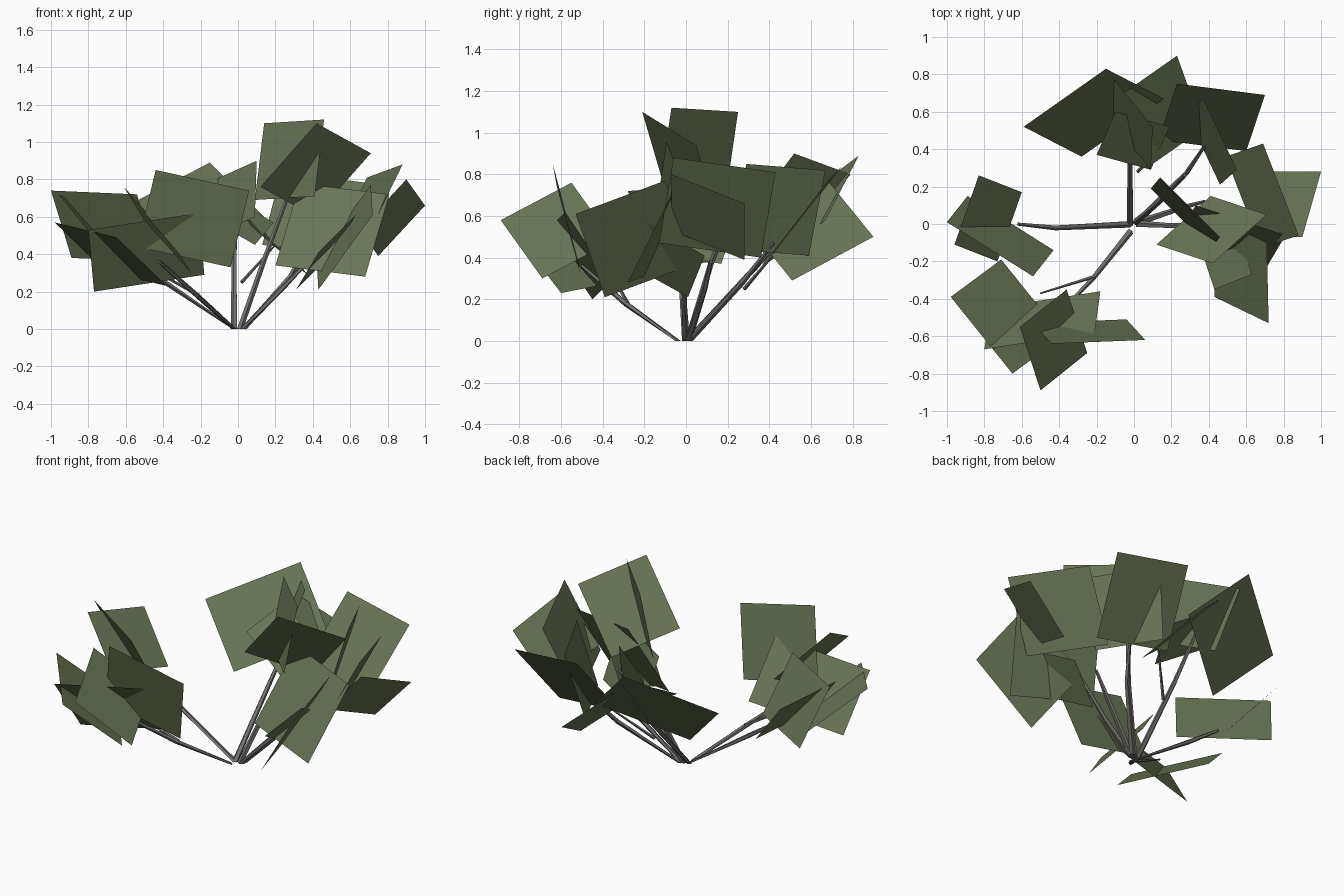
import bpy
import bmesh
from math import tau
from mathutils import Matrix, Vector

default_cube = bpy.data.objects.get("Cube")
if default_cube:
    bpy.data.objects.remove(default_cube, do_unlink=True)


def make_material(name, colour):
    material = bpy.data.materials.new(name)
    material.use_nodes = True
    material.diffuse_color = (*colour, 1)
    shader = material.node_tree.nodes["Principled BSDF"]
    shader.inputs["Base Color"].default_value = (*colour, 1)
    shader.inputs["Roughness"].default_value = 1
    return material


leaf_green = make_material("leaf_green", (.138, .178, .092))
bark_grey = make_material("bark_grey", (.175, .167, .158))


def add_object(name, bm, material):
    mesh = bpy.data.meshes.new(name)
    bm.to_mesh(mesh)
    bm.free()
    mesh.materials.append(material)
    obj = bpy.data.objects.new(name, mesh)
    bpy.context.collection.objects.link(obj)


def leaf_cluster(name, cards):
    """Each card is a corner with its two neighbours; the fourth corner follows."""
    bm = bmesh.new()
    for card in cards:
        corner, side, other = (Vector(point) for point in card)
        points = (corner, side, side + other - corner, other)
        bm.faces.new([bm.verts.new(point) for point in points])
    add_object(name, bm, leaf_green)


def stem(name, path, thick, thin, sides=5):
    """Tapered flat-sided tube along a short path."""
    bm = bmesh.new()
    points = [Vector(point) for point in path]
    turn = (points[-1] - points[0]).to_track_quat("Z", "Y")
    rings = []
    for i, point in enumerate(points):
        radius = thick + (thin - thick) * i / (len(points) - 1)
        ring = []
        for k in range(sides):
            spoke = Matrix.Rotation(tau * k / sides, 3, "Z") @ Vector((radius, 0, 0))
            ring.append(bm.verts.new(point + turn @ spoke))
        rings.append(ring)
    # Cut the foot level with the ground
    if points[0].z == 0:
        for vert in rings[0]:
            vert.co.z = 0
    for low, high in zip(rings, rings[1:]):
        for k in range(sides):
            n = (k + 1) % sides
            bm.faces.new((low[k], low[n], high[n], high[k]))
    bm.faces.new(rings[0][::-1])
    bm.faces.new(rings[-1])
    add_object(name, bm, bark_grey)


# Main stems fanning out from the ground
main_stems = {
    "back_stem": ((-.02, 0, 0), (-.02, .33, .35), (-.01, .55, .6)),
    "tall_stem": ((.01, .01, 0), (.14, .12, .37), (.27, .26, .72)),
    "back_left_stem": ((.03, .02, 0), (.28, .27, .28), (.38, .42, .47)),
    "left_stem": ((.02, 0, 0), (.2, -.01, .18), (.46, 0, .45)),
    "left_rear_stem": ((.03, .01, 0), (.27, .09, .25), (.38, .12, .38)),
    "right_stem": ((-.02, 0, 0), (-.42, -.02, .27), (-.62, 0, .41)),
    "front_stem": ((-.02, -.04, 0), (-.22, -.29, .18), (-.42, -.5, .36)),
}
for name, path in main_stems.items():
    stem(name, path, .019, .009)

# Thin side twigs
twigs = {
    "back_twig": ((.02, .28, .25), (.2, .45, .45)),
    "front_twig": ((-.21, -.28, .18), (-.5, -.37, .34)),
}
for name, path in twigs.items():
    stem(name, path, .01, .005)

# Flat square leaf cards in clusters at the stem ends
leaf_cluster("back_leaves", [
    ((-.15, .83, .89), (-.59, .52, .66), (.16, .67, .58)),
    ((.23, .9, .5), (.37, .51, .29), (-.07, .69, .76)),
    ((.1, .52, .9), (-.12, .79, .8), (.09, .29, .6)),
    ((-.2, .37, .62), (.09, .29, .45), (-.1, .6, .74)),
    ((.7, .69, .78), (.6, .39, .39), (.23, .75, .84)),
    ((.55, .29, .85), (.37, .67, .82), (.46, .21, .44)),
])
leaf_cluster("top_leaves", [
    ((.14, .25, 1.1), (.46, -.07, 1.12), (.09, .19, .69)),
    ((.42, -.21, 1.1), (.71, .05, .94), (.12, -.11, .76)),
])
leaf_cluster("left_leaves", [
    ((.88, -.06, .88), (.69, .43, .81), (.68, -.13, .47)),
    ((.9, -.07, .8), (1, .28, .66), (.65, -.07, .53)),
    ((.68, -.28, .28), (.2, -.12, .34), (.81, -.06, .72)),
    ((.72, -.53, .61), (.43, -.39, .21), (.71, -.1, .77)),
    ((.63, -.27, .61), (.51, .09, .41), (.43, -.35, .41)),
])
leaf_cluster("right_leaves", [
    ((-1, .01, .74), (-.54, -.28, .72), (-.89, .15, .38)),
    ((-.96, -.11, .72), (-.83, .26, .65), (-.73, -.2, .44)),
])
leaf_cluster("front_leaves", [
    ((-.98, -.39, .57), (-.71, -.19, .31), (-.65, -.8, .49)),
    ((-.77, -.45, .2), (-.18, -.36, .29), (-.8, -.67, .53)),
    ((-.61, -.55, .76), (-.5, -.89, .58), (-.36, -.35, .48)),
    ((.06, -.62, .74), (-.04, -.51, .33), (-.44, -.64, .85)),
])
